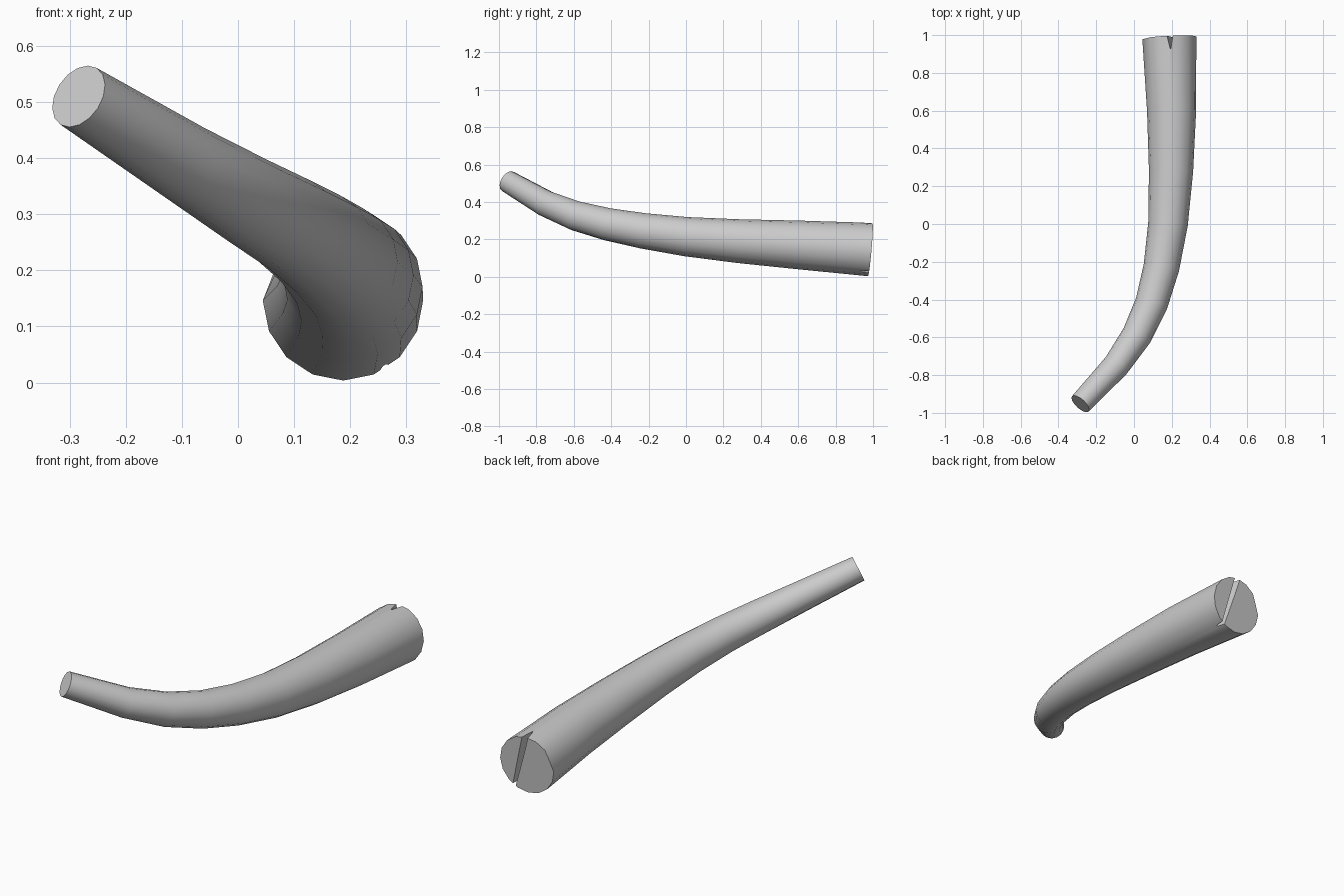
import bpy, bmesh, math
from mathutils import Vector

if "Cube" in bpy.data.objects:
    bpy.data.objects.remove(bpy.data.objects["Cube"])

SIDES = 16
# Centreline stations from thick end to tip: x, y, z, radius
stations = [
    (0.187, 0.985, 0.146, 0.143), (0.199, 0.60, 0.171, 0.130),
    (0.196, 0.28, 0.191, 0.117), (0.180, 0.00, 0.215, 0.105),
    (0.145, -0.23, 0.246, 0.095), (0.093, -0.42, 0.281, 0.087),
    (0.015, -0.59, 0.326, 0.080), (-0.095, -0.75, 0.392, 0.071),
    (-0.284, -0.952, 0.510, 0.060)]
pts = [Vector(s[:3]) for s in stations]


def tangent(i):
    if i == 0:
        return Vector((0.05, -1, 0.085)).normalized()
    if i == len(pts) - 1:
        return Vector((-0.62, -0.67, 0.41)).normalized()
    return (pts[i + 1] - pts[i - 1]).normalized()


# Curved tapering horn body
bm = bmesh.new()
rings = []
for i, s in enumerate(stations):
    t = tangent(i)
    side = t.cross(Vector((0, 0, 1))).normalized()
    up = side.cross(t)
    ring = []
    for k in range(SIDES):
        a = 2 * math.pi * k / SIDES
        # slight dent on the inner side of the thick end
        r = s[3] * (0.93 if i == 0 and k == 1 else 1)
        ring.append(bm.verts.new(pts[i] + r * (math.cos(a) * -side * -1 + math.sin(a) * up)))
    rings.append(ring)
for a, b in zip(rings, rings[1:]):
    for k in range(SIDES):
        n = (k + 1) % SIDES
        bm.faces.new((a[k], a[n], b[n], b[k]))
bm.faces.new(rings[0])
bm.faces.new(rings[-1])
bmesh.ops.recalc_face_normals(bm, faces=bm.faces)
me = bpy.data.meshes.new("horn")
bm.to_mesh(me)
bm.free()
horn = bpy.data.objects.new("horn", me)
bpy.context.collection.objects.link(horn)

# Narrow wedge cutter for the split in the thick end
bm = bmesh.new()
outer = [(0.160, 1.02, 0.32), (0.200, 1.02, 0.32), (0.285, 1.02, -0.02), (0.262, 1.02, -0.02)]
inner = [(0.183, 0.93, 0.32), (0.187, 0.93, 0.32), (0.276, 0.93, -0.02), (0.272, 0.93, -0.02)]
o = [bm.verts.new(p) for p in outer]
n = [bm.verts.new(p) for p in inner]
bmesh.ops.convex_hull(bm, input=o + n)
bmesh.ops.recalc_face_normals(bm, faces=bm.faces)
cm = bpy.data.meshes.new("split_cutter")
bm.to_mesh(cm)
bm.free()
cutter = bpy.data.objects.new("split_cutter", cm)
bpy.context.collection.objects.link(cutter)
cutter.hide_render = True

# Apply the split, then smooth the sides
bpy.context.view_layer.objects.active = horn
horn.select_set(True)
mod = horn.modifiers.new("split", 'BOOLEAN')
mod.operation = 'DIFFERENCE'
mod.solver = 'EXACT'
mod.object = cutter
bpy.ops.object.modifier_apply(modifier=mod.name)
bpy.data.objects.remove(cutter)
bpy.ops.object.shade_smooth_by_angle(angle=math.radians(35))
